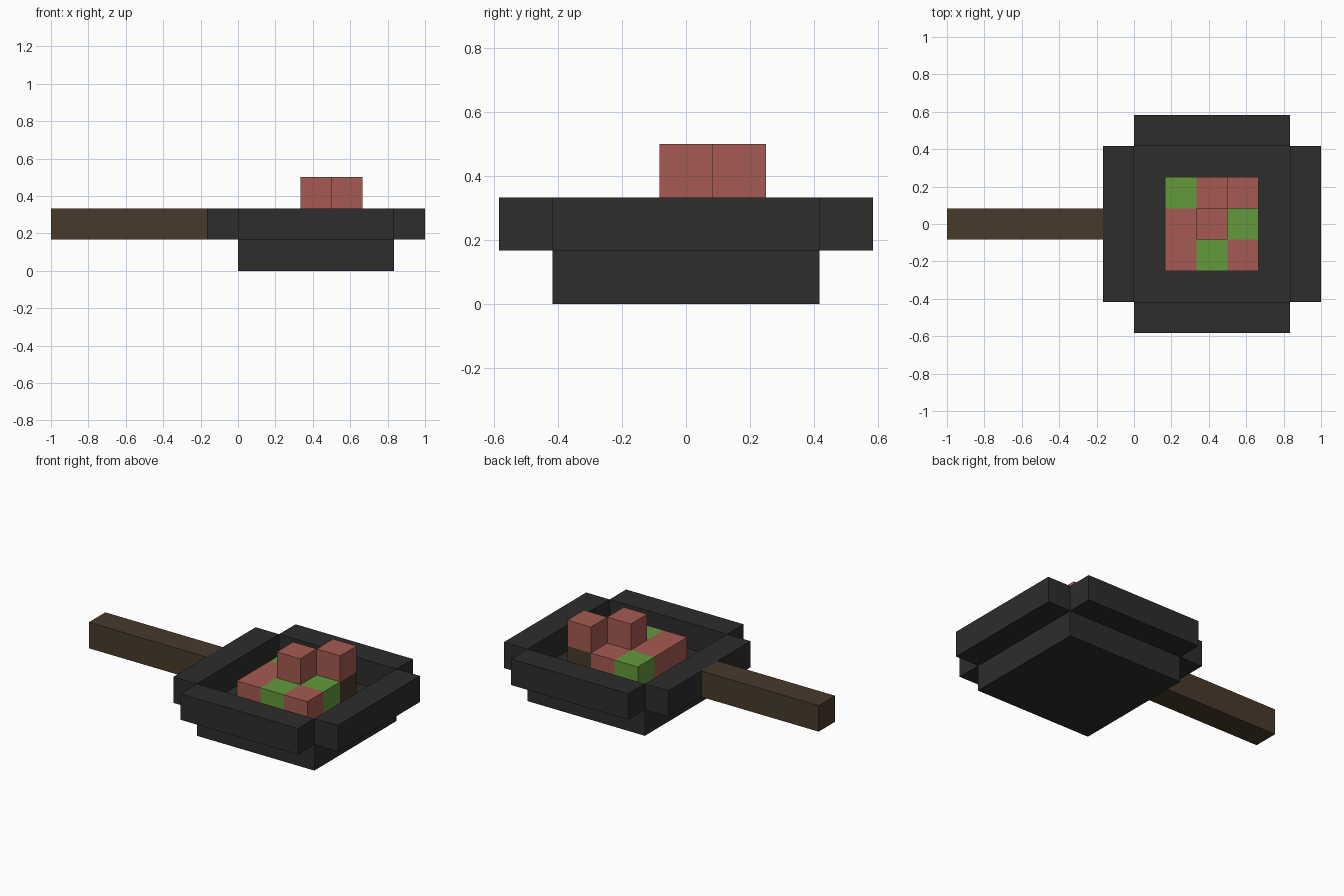
import bpy, bmesh
from mathutils import Vector

if "Cube" in bpy.data.objects:
    bpy.data.objects.remove(bpy.data.objects["Cube"])

U = 1 / 6  # one cube of the blocky grid


def material(name, rgb):
    m = bpy.data.materials.new(name)
    m.diffuse_color = (*rgb, 1)
    m.use_nodes = True
    m.node_tree.nodes["Principled BSDF"].inputs["Base Color"].default_value = m.diffuse_color
    return m


IRON = material("dark iron", (0.026, 0.026, 0.026))
WOOD = material("brown wood", (0.065, 0.042, 0.024))
MEAT = material("red meat", (0.376, 0.102, 0.084))
GREEN = material("green vegetable", (0.127, 0.319, 0.045))


def box(name, lo, hi, mat):
    """Box between two corners given in grid units."""
    lo, hi = Vector(lo) * U, Vector(hi) * U
    bm = bmesh.new()
    bmesh.ops.create_cube(bm, size=1)
    bmesh.ops.scale(bm, vec=hi - lo, verts=bm.verts)
    bmesh.ops.translate(bm, vec=(lo + hi) / 2, verts=bm.verts)
    mesh = bpy.data.meshes.new(name)
    bm.to_mesh(mesh)
    bm.free()
    mesh.materials.append(mat)
    ob = bpy.data.objects.new(name, mesh)
    bpy.context.collection.objects.link(ob)
    return ob


# Pan: bottom slab, four rim walls just outside it (open corners), handle
box("pan_base", (0, -2.5, 0), (5, 2.5, 1), IRON)
box("rim_left", (-1, -2.5, 1), (0, 2.5, 2), IRON)
box("rim_right", (5, -2.5, 1), (6, 2.5, 2), IRON)
box("rim_front", (0, -3.5, 1), (5, -2.5, 2), IRON)
box("rim_back", (0, 2.5, 1), (5, 3.5, 2), IRON)
box("handle", (-6, -0.5, 1), (-1, 0.5, 2), WOOD)

# Food: 3 x 3 layer of cubes, rows from front to back
KINDS = {"M": ("meat", MEAT), "G": ("vegetable", GREEN), "B": ("brown_food", WOOD)}
for j, row in enumerate(("MGM", "MMG", "GMB")):
    for i, kind in enumerate(row):
        name, mat = KINDS[kind]
        x, y = 1 + i, -1.5 + j
        box(f"{name}_cube_{i}_{j}", (x, y, 1), (x + 1, y + 1, 2), mat)

# Two meat cubes stacked on top
for k, (x, y) in enumerate(((2, -0.5), (3, 0.5))):
    box(f"top_meat_cube_{k}", (x, y, 2), (x + 1, y + 1, 3), MEAT)
